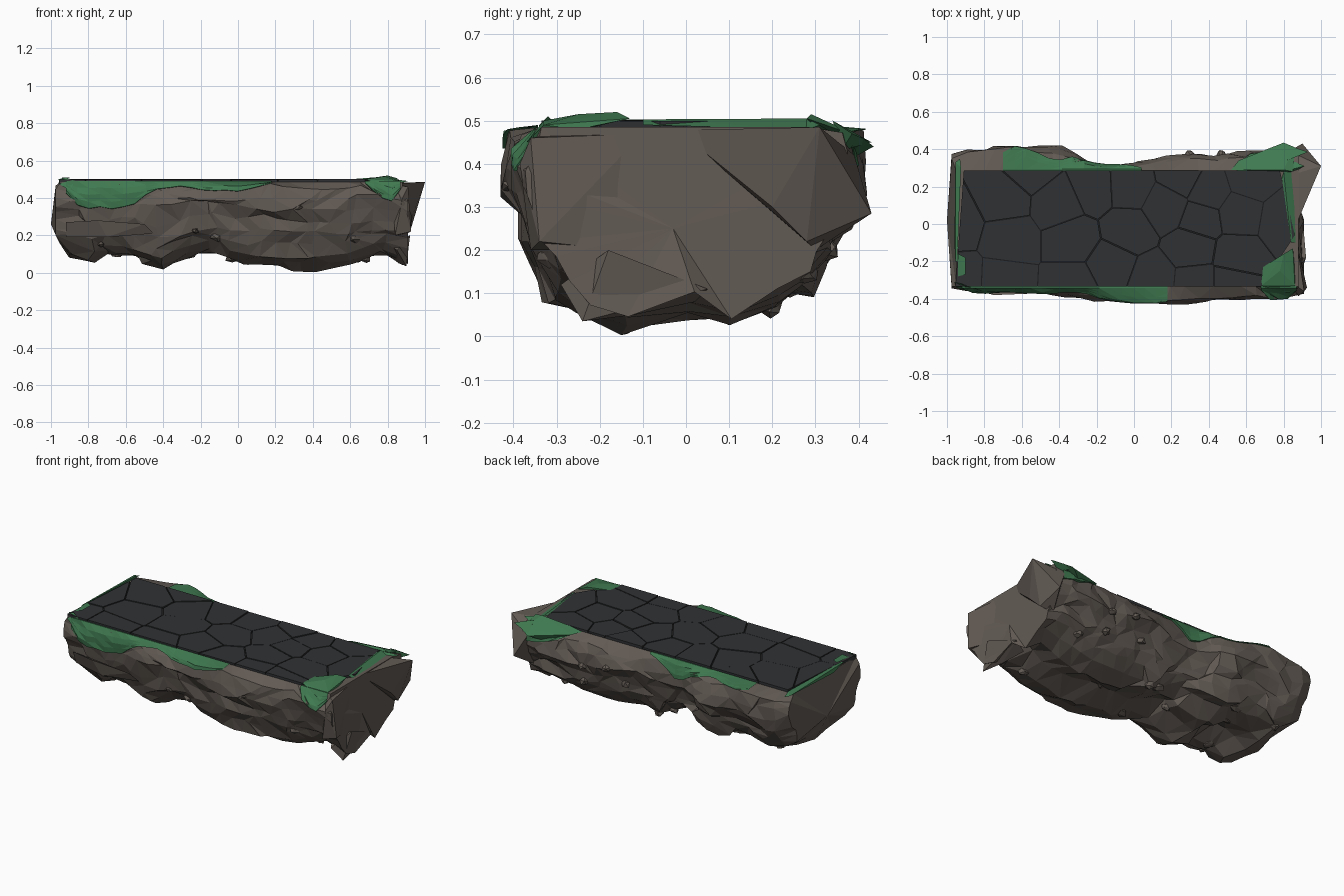
import bpy, bmesh, math, random
from mathutils import Vector, noise, Matrix
from mathutils.bvhtree import BVHTree

if "Cube" in bpy.data.objects:
    bpy.data.objects.remove(bpy.data.objects["Cube"])

random.seed(11)
R = random.uniform

def material(name, rgb):
    m = bpy.data.materials.new(name)
    m.diffuse_color = (*rgb, 1)
    m.use_nodes = True
    m.node_tree.nodes["Principled BSDF"].inputs["Base Color"].default_value = m.diffuse_color
    return m

ROCK = material("rock", (0.125, 0.105, 0.09))
SLATE = material("slate", (0.029, 0.031, 0.033))
GAP = material("gap", (0.012, 0.012, 0.013))
GRASS = material("grass", (0.05, 0.19, 0.08))

def finish(name, bm, mat):
    bmesh.ops.recalc_face_normals(bm, faces=bm.faces)
    me = bpy.data.meshes.new(name)
    bm.to_mesh(me)
    bm.free()
    me.materials.append(mat)
    ob = bpy.data.objects.new(name, me)
    bpy.context.collection.objects.link(ob)
    return ob

def lerp(table, x):
    for (a, p), (b, q) in zip(table, table[1:]):
        if x <= b:
            return p + (q - p) * max(0, (x - a) / (b - a))
    return table[-1][1]

def hull(name, pts, mat):
    bm = bmesh.new()
    for p in pts:
        bm.verts.new(p)
    bmesh.ops.convex_hull(bm, input=bm.verts)
    bmesh.ops.delete(bm, geom=[v for v in bm.verts if not v.link_faces], context='VERTS')
    return finish(name, bm, mat)

# Rock body: cross-sections lofted along x, roughened into long ledges and facets
RIM_F, RIM_B, TOP = -0.335, 0.285, 0.485
FRONT = [(-.96, -.34), (-.8, -.36), (-.6, -.355), (-.4, -.375), (0, -.41), (.2, -.42), (.5, -.40), (.9, -.36)]
BACK = [(-.96, .35), (-.9, .38), (-.7, .405), (-.55, .405), (-.38, .39), (-.27, .33), (-.2, .295), (-.06, .295),
        (.0, .33), (.3, .355), (.55, .365), (.8, .39), (.9, .36)]
BOTTOM = [(-.96, .13), (-.9, .08), (-.8, .05), (-.7, .09), (-.55, .09), (-.43, .015), (-.35, .04), (-.2, .10),
          (-.1, .09), (.03, .03), (.1, .06), (.3, .03), (.48, .015), (.6, .03), (.78, .10), (.87, .05), (.9, .06)]
PROF_F = [(.96, .93), (1, .80), (.97, .66), (.91, .52), (.88, .38), (.82, .25), (.73, .13), (.58, .05), (.34, .0)]
PROF_B = [(.96, .93), (1, .82), (1, .68), (.93, .54), (.84, .42), (.82, .30), (.73, .18), (.56, .10), (.28, .03)]

def section(x):
    f, b, zb = lerp(FRONT, x), lerp(BACK, x), lerp(BOTTOM, x)
    pts = [(RIM_F, TOP)]
    pts += [(f * a, zb + h * (TOP - zb)) for a, h in PROF_F]
    pts += [(0, zb + .04)]
    pts += [(b * a, zb + h * (TOP - zb)) for a, h in reversed(PROF_B)]
    return pts + [(RIM_B, TOP)]

bm = bmesh.new()
rings = []
N = 25
for i in range(N):
    x = -.95 + 1.83 * i / (N - 1)
    ring = []
    pts = section(x)
    for j, (y, z) in enumerate(pts):
        px = x
        if j not in (0, len(pts) - 1):
            n = noise.noise(Vector((x * 2.2, y * 9, z * 15)))
            y += math.copysign(n * .04, y) + R(-.008, .008)
            z += noise.noise(Vector((x * 3 + 9, y * 9, z * 9))) * .05 + R(-.008, .008)
            px += R(-.034, .034) if 0 < i < N - 1 else 0
            if i == 0:
                px += .10 * max(0, (.2 - z) / .2) - .025 * (z > .15)
            if i == N - 1:
                px += .03 * (z < .4) * (y < .1)
        ring.append(bm.verts.new((px, max(-.43, min(.42, y)), max(.003, min(z, TOP)))))
    rings.append(ring)
M = len(rings[0])
for a, b in zip(rings, rings[1:]):
    for j in range(M):
        k = (j + 1) % M
        q = (a[j], a[k], b[k], b[j])
        s = random.randint(0, 1)
        bm.faces.new((q[s], q[s + 1], q[s + 2]))
        bm.faces.new((q[s], q[s + 2], q[(s + 3) % 4]))
for ring, c in ((rings[0], (-1, .02, .26)), (rings[-1], (.885, -.03, .25))):
    cv = bm.verts.new(c)
    for j in range(M):
        bm.faces.new((ring[j], ring[(j + 1) % M], cv))
bmesh.ops.recalc_face_normals(bm, faces=bm.faces)
tree = BVHTree.FromBMesh(bm)
spots = [(v.co.copy(), v.normal.copy()) for v in bm.verts if .04 < v.co.z < .36 and abs(v.co.x) < .86]
finish("rock_body", bm, ROCK)

# Jutting corner and end rocks
hull("corner_spur", [(.86, -.02, .478), (1, .31, .485), (.83, .39, .42), (.90, .43, .285), (.92, .28, .22),
                     (.84, .30, .2), (.93, .2, .3), (.8, .25, .48)], ROCK)
hull("front_corner_rock", [(.82, -.3, .47), (.91, -.36, .46), (.88, -.385, .4), (.925, -.34, .22), (.88, -.15, .2),
                           (.87, -.1, .47), (.84, -.36, .2)], ROCK)
hull("right_foot_rock", [(.8, -.2, .16), (.9, -.24, .035), (.86, -.12, .05), (.92, -.18, .2), (.85, -.29, .12),
                         (.9, .05, .11), (.82, .02, .08)], ROCK)
hull("left_shelf_rock", [(-.92, -.33, .27), (-.75, -.38, .28), (-.5, -.37, .26), (-.45, -.34, .21),
                         (-.7, -.36, .19), (-.92, -.3, .19), (-.7, -.25, .2)], ROCK)

# Small loose stones set into the sides and underside
bm = bmesh.new()
for co, nrm in random.sample(spots, 20):
    m = Matrix.Translation(co - nrm * .006) @ Matrix.Rotation(R(0, 6), 4, 'Z') \
        @ Matrix.Diagonal((R(.025, .05), R(.018, .032), R(.014, .025), 1))
    r = bmesh.ops.create_icosphere(bm, subdivisions=1, radius=1, matrix=m)
    for v in r['verts']:
        v.co += Vector((R(-.006, .006), R(-.006, .006), R(-.006, .006)))
        v.co.z = max(v.co.z, 0)
        v.co.y = max(-.425, min(.425, v.co.y))
finish("loose_stones", bm, ROCK)

# Paving: outline cut into cells around seed points, shrunk for the cracks
OUTLINE = [(-.955, RIM_F), (.68, RIM_F), (.86, -.06), (.78, RIM_B), (-.91, RIM_B)]
SEEDS = [(-.95, .0), (-.70, .13), (-.67, -.08), (-.70, -.31), (-.93, -.3), (-.55, .3), (-.40, .11), (-.33, -.08),
         (-.33, -.33), (-.22, .19), (-.03, -.03), (-.12, -.22), (-.02, .2), (.1, -.3), (.17, .1), (.25, .25),
         (.31, -.13), (.36, .03), (.40, .17), (.33, -.32), (.56, .06), (.55, -.17), (.62, .24), (.80, .02), (.52, -.32)]

def clip(poly, p, n):
    out = []
    for a, b in zip(poly, poly[1:] + poly[:1]):
        da, db = (a - p).dot(n), (b - p).dot(n)
        if da <= 0:
            out.append(a)
        if da * db < 0:
            out.append(a + (b - a) * (da / (da - db)))
    return out

def prism(bm, poly, z0, z1):
    lo = [bm.verts.new((p.x, p.y, z0)) for p in poly]
    hi = [bm.verts.new((p.x, p.y, z1)) for p in poly]
    bm.faces.new(lo[::-1])
    bm.faces.new(hi)
    for i in range(len(poly)):
        k = (i + 1) % len(poly)
        bm.faces.new((lo[i], lo[k], hi[k], hi[i]))

outline = [Vector(p) for p in OUTLINE]
seeds = [Vector(p) for p in SEEDS]
bm = bmesh.new()
for s in seeds:
    cell = outline
    for t in seeds:
        if t != s:
            n = (t - s).normalized()
            cell = clip(cell, (s + t) / 2 - n * .003, n)
    if len(cell) > 2:
        prism(bm, cell, .474, .5 + R(-.002, .002))
finish("paving_slabs", bm, SLATE)
bm = bmesh.new()
prism(bm, outline, .472, .492)
finish("paving_bed", bm, GAP)

# Grass mats below the rim, draped on the rock by casting rays at it
def grass_band(name, side, drops):
    bm = bmesh.new()
    rim = RIM_F if side < 0 else RIM_B
    x0, x1 = drops[0][0], drops[-1][0]
    n = max(4, int((x1 - x0) / .06))
    cols = []
    for i in range(n + 1):
        x = x0 + (x1 - x0) * i / n
        d = lerp(drops, x) * R(.8, 1.1)
        col = [(x, rim - side * .004, .488), (x, rim + side * .008, .490)]
        for k in range(1, 5):
            z = .485 - d * k / 4
            hit = tree.ray_cast(Vector((x, side, z)), Vector((0, -side, 0)))[0]
            y = hit.y if hit else rim
            col.append((x, y + side * .010, z + .004))
        col.append((x, col[-1][1] - side * .03, col[-1][2] - .005))
        cols.append([bm.verts.new(p) for p in col])
    for a, b in zip(cols, cols[1:]):
        for j in range(len(a) - 1):
            bm.faces.new((a[j], a[j + 1], b[j + 1]))
            bm.faces.new((a[j], b[j + 1], b[j]))
    return finish(name, bm, GRASS)

grass_band("front_grass", -1, [(-.92, .06), (-.88, .13), (-.83, .155), (-.6, .15), (-.52, .12), (-.47, .05), (-.3, .03),
                               (-.1, .06), (.05, .045), (.18, .01)])
grass_band("front_right_grass", -1, [(.68, .01), (.77, .09), (.84, .11), (.87, .04)])
grass_band("back_left_grass", 1, [(-.7, .008), (-.55, .014), (-.4, .018), (-.28, .05), (-.14, .13), (-.04, .03),
                                  (.04, .01)])
grass_band("back_right_grass", 1, [(.55, .01), (.65, .06), (.74, .11), (.84, .10)])

# Grass clumps on the corners and short ends
CLUMPS = {
    "front_right_clump": [(.68, -.33, .5), (.69, -.23, .503), (.8, -.16, .52), (.85, -.13, .505), (.86, -.33, .49),
                          (.83, -.37, .45), (.72, -.34, .48), (.78, -.25, .515), (.86, -.25, .48)],
    "right_edge_clump": [(.80, .28, .505), (.79, .25, .5), (.84, -.1, .503), (.865, -.1, .49), (.85, .28, .48)],
    "back_right_clump": [(.52, .29, .485), (.56, .34, .475), (.8, .435, .44), (.86, .41, .46), (.85, .28, .505),
                         (.8, .29, .515), (.6, .29, .5), (.72, .38, .41)],
    "back_right_blade": [(.8, .43, .45), (.93, .385, .47), (.82, .34, .5), (.84, .36, .43)],
    "back_right_blade_low": [(.8, .36, .46), (.91, .31, .49), (.8, .28, .505), (.84, .27, .475)],
    "left_edge_strip": [(-.955, -.2, .5), (-.945, -.2, .503), (-.925, .3, .503), (-.955, .33, .49), (-.96, -.1, .475),
                        (-.93, .35, .485)],
    "left_tuft": [(-.94, -.28, .5), (-.9, -.27, .51), (-.9, -.18, .508), (-.94, -.16, .51)],
    "front_left_tuft": [(-.96, -.31, .5), (-.87, -.34, .49), (-.9, -.355, .44), (-.95, -.34, .47), (-.92, -.32, .51)],
}
for name, pts in CLUMPS.items():
    hull(name, pts, GRASS)
